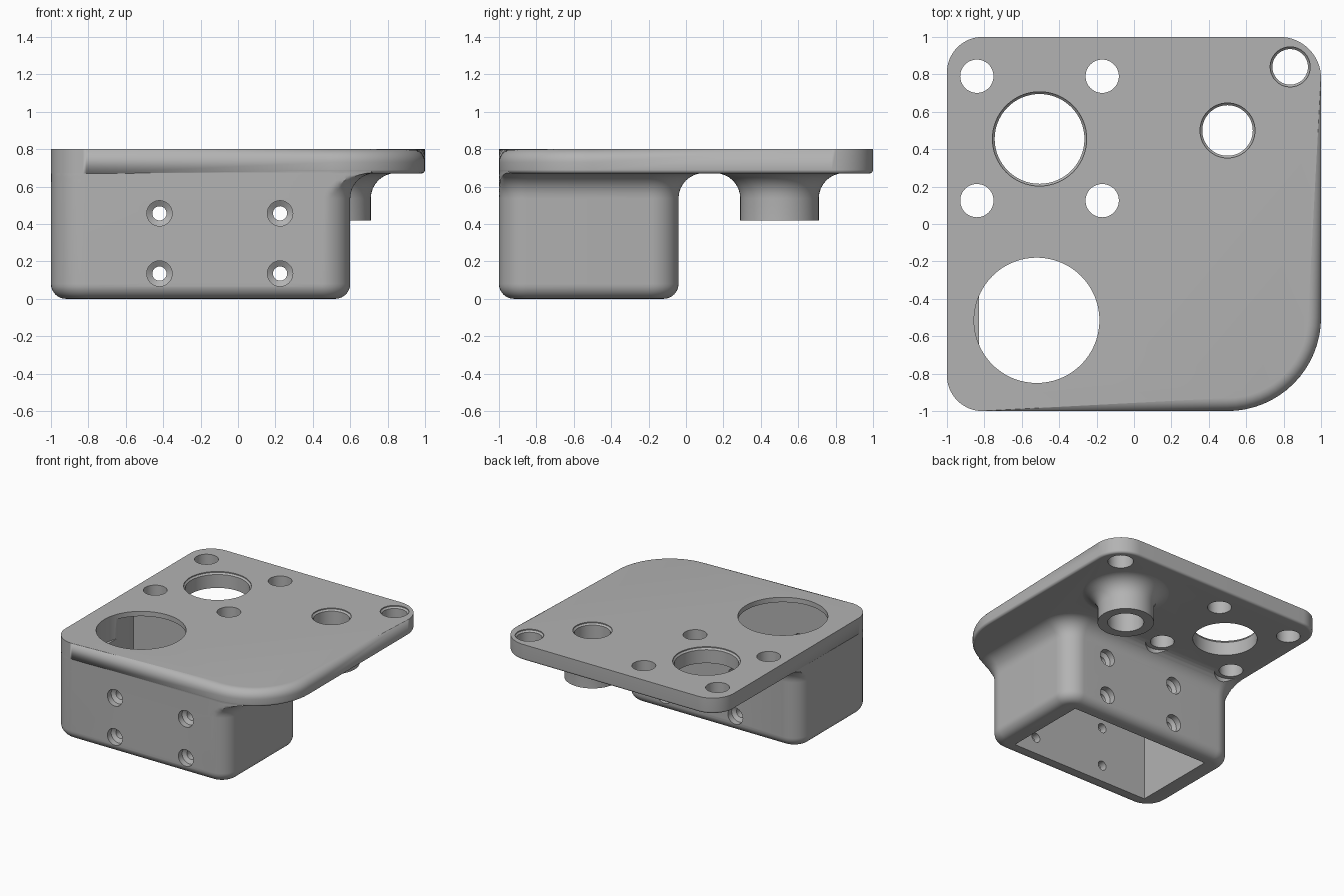
import bpy, bmesh
from math import sin, cos, pi, hypot
from mathutils import Matrix

if "Cube" in bpy.data.objects:
    bpy.data.objects.remove(bpy.data.objects["Cube"])

grey = bpy.data.materials.new("light_grey")
grey.use_nodes = True
grey.diffuse_color = (0.45, 0.45, 0.45, 1)
grey.node_tree.nodes["Principled BSDF"].inputs["Base Color"].default_value = grey.diffuse_color

PLATE_RADII = (0.22, 0.19, 0.19, 0.5)   # corners: +x+y, -x+y, -x-y, +x-y
PLATE_BOTTOM, TOP = 0.67, 0.8
SIGNS = ((1, 1), (-1, 1), (-1, -1), (1, -1))


def loft(name, rings):
    """Closed solid through rings that have equal point counts."""
    bm = bmesh.new()
    loops = [[bm.verts.new(p) for p in ring] for ring in rings]
    n = len(loops[0])
    for a, b in zip(loops, loops[1:]):
        for i in range(n):
            j = (i + 1) % n
            bm.faces.new((a[i], a[j], b[j], b[i]))
    bm.faces.new(loops[0][::-1])
    bm.faces.new(loops[-1])
    bmesh.ops.remove_doubles(bm, verts=bm.verts, dist=1e-5)
    bmesh.ops.connect_verts_nonplanar(bm, angle_limit=0.002, faces=bm.faces)
    bmesh.ops.recalc_face_normals(bm, faces=bm.faces)
    mesh = bpy.data.meshes.new(name)
    bm.to_mesh(mesh)
    bm.free()
    mesh.materials.append(grey)
    ob = bpy.data.objects.new(name, mesh)
    bpy.context.scene.collection.objects.link(ob)
    return ob


def outline(x0, y0, x1, y1, radii, steps=16):
    """Rounded rectangle as (x, y, normal x, normal y, corner index)."""
    pts = []
    for c, (sx, sy) in enumerate(SIGNS):
        r = radii[c]
        cx = x1 - r if sx > 0 else x0 + r
        cy = y1 - r if sy > 0 else y0 + r
        for i in range(steps + 1):
            a = (c + i / steps) * pi / 2
            pts.append((cx + r * cos(a), cy + r * sin(a), cos(a), sin(a), c))
    return pts


def clamp_to_plate(x, y, limit=0.999):
    """Keep a point within the plate outline."""
    x, y = max(-limit, min(limit, x)), max(-limit, min(limit, y))
    for (sx, sy), r in zip(SIGNS, PLATE_RADII):
        dx, dy = x * sx - (1 - r), y * sy - (1 - r)
        d, lim = hypot(dx, dy), r - (1 - limit)
        if dx > 0 and dy > 0 and d > lim:
            x, y = sx * (1 - r + dx * lim / d), sy * (1 - r + dy * lim / d)
    return x, y


def lathe(name, profile, x, y, steps=48):
    """Solid of revolution about a vertical axis; profile is (radius, z)."""
    return loft(name, [[(x + r * cos(2 * pi * i / steps), y + r * sin(2 * pi * i / steps), z)
                        for i in range(steps)] for r, z in profile])


def combine(target, other, operation):
    mod = target.modifiers.new("bool", 'BOOLEAN')
    mod.operation, mod.solver, mod.object = operation, 'EXACT', other
    bpy.context.view_layer.objects.active = target
    bpy.ops.object.modifier_apply(modifier=mod.name)
    bpy.data.objects.remove(other)


ARC = [i / 8 * pi / 2 for i in range(9)]

# Top plate: lower edge softly rounded, upper edge rounded most at the large corner
plate_pts = outline(-1, -1, 1, 1, PLATE_RADII)
low = (0.02, 0.02, 0, 0.02)
high = (0, 0, 0, 0.07)
rings = []
for t in ARC:
    rings.append([(x - nx * low[c] * (1 - sin(t)), y - ny * low[c] * (1 - sin(t)),
                   PLATE_BOTTOM + low[c] * (1 - cos(t))) for x, y, nx, ny, c in plate_pts])
for t in ARC:
    rings.append([(x - nx * high[c] * (1 - cos(t)), y - ny * high[c] * (1 - cos(t)),
                   TOP - high[c] * (1 - sin(t))) for x, y, nx, ny, c in plate_pts])
bracket = loft("mounting_bracket", rings)

# Motor box: rounded lower rim and a flare into the plate
box_pts = outline(-1, -1, 0.6, -0.04, (0.15, 0.15, 0.19, 0.15))
rim, flare = 0.08, 0.135
levels = [(-rim * (1 - sin(t)), rim * (1 - cos(t))) for t in ARC]
levels += [(flare * (1 - cos(t)), PLATE_BOTTOM + 0.002 - flare * (1 - sin(t))) for t in ARC]
levels.append((flare, PLATE_BOTTOM + 0.03))
box = loft("box", [[(*clamp_to_plate(x + nx * o, y + ny * o), z)
                    for x, y, nx, ny, c in box_pts] for o, z in levels])
combine(bracket, box, 'UNION')

# Shaft boss under the plate
boss = [(0.21, 0.42)]
boss += [(0.21 + flare * (1 - cos(t)), PLATE_BOTTOM + 0.002 - flare * (1 - sin(t))) for t in ARC]
boss.append((0.21 + flare, PLATE_BOTTOM + 0.03))
combine(bracket, lathe("boss", boss, 0.5, 0.5), 'UNION')

# Cavity, open at the bottom
corners = [(-0.83, -0.87), (0.43, -0.87), (0.43, -0.17), (-0.83, -0.17)]
combine(bracket, loft("cavity", [[(x, y, z) for x, y in corners] for z in (-0.1, 0.76)]), 'DIFFERENCE')

# Round opening above the cavity
combine(bracket, lathe("opening", [(0.335, 0.6), (0.335, 0.9)], -0.52, -0.515, 96), 'DIFFERENCE')

# Chamfered through holes
for x, y, r in ((-0.505, 0.455, 0.24), (0.5, 0.5, 0.135), (0.835, 0.84, 0.095)):
    profile = [(r, 0.3), (r, TOP - 0.02), (r + 0.012, TOP - 0.008), (r + 0.012, 0.9)]
    combine(bracket, lathe("hole", profile, x, y, 64), 'DIFFERENCE')

# Four screw holes around the bearing, relieved beneath
for x in (-0.84, -0.17):
    for y in (0.125, 0.79):
        profile = [(0.125, 0.3), (0.125, 0.669), (0.089, 0.669), (0.089, 0.9)]
        combine(bracket, lathe("screw_hole", profile, x, y), 'DIFFERENCE')

# Recessed screw holes through the front and back walls of the box
for x in (-0.42, 0.225):
    for z in (0.135, 0.457):
        profile = [(0.068, -1.1), (0.068, -0.95), (0.038, -0.93),
                   (0.038, -0.11), (0.068, -0.09), (0.068, 0.1)]
        cutter = lathe("wall_hole", profile, 0, 0, 32)
        cutter.data.transform(Matrix.Translation((x, 0, z)) @ Matrix.Rotation(-pi / 2, 4, 'X'))
        combine(bracket, cutter, 'DIFFERENCE')

# Smooth curved surfaces, keep edges sharp
bpy.ops.object.select_all(action='DESELECT')
bracket.select_set(True)
bpy.context.view_layer.objects.active = bracket
bpy.ops.object.shade_smooth_by_angle(angle=0.5)
